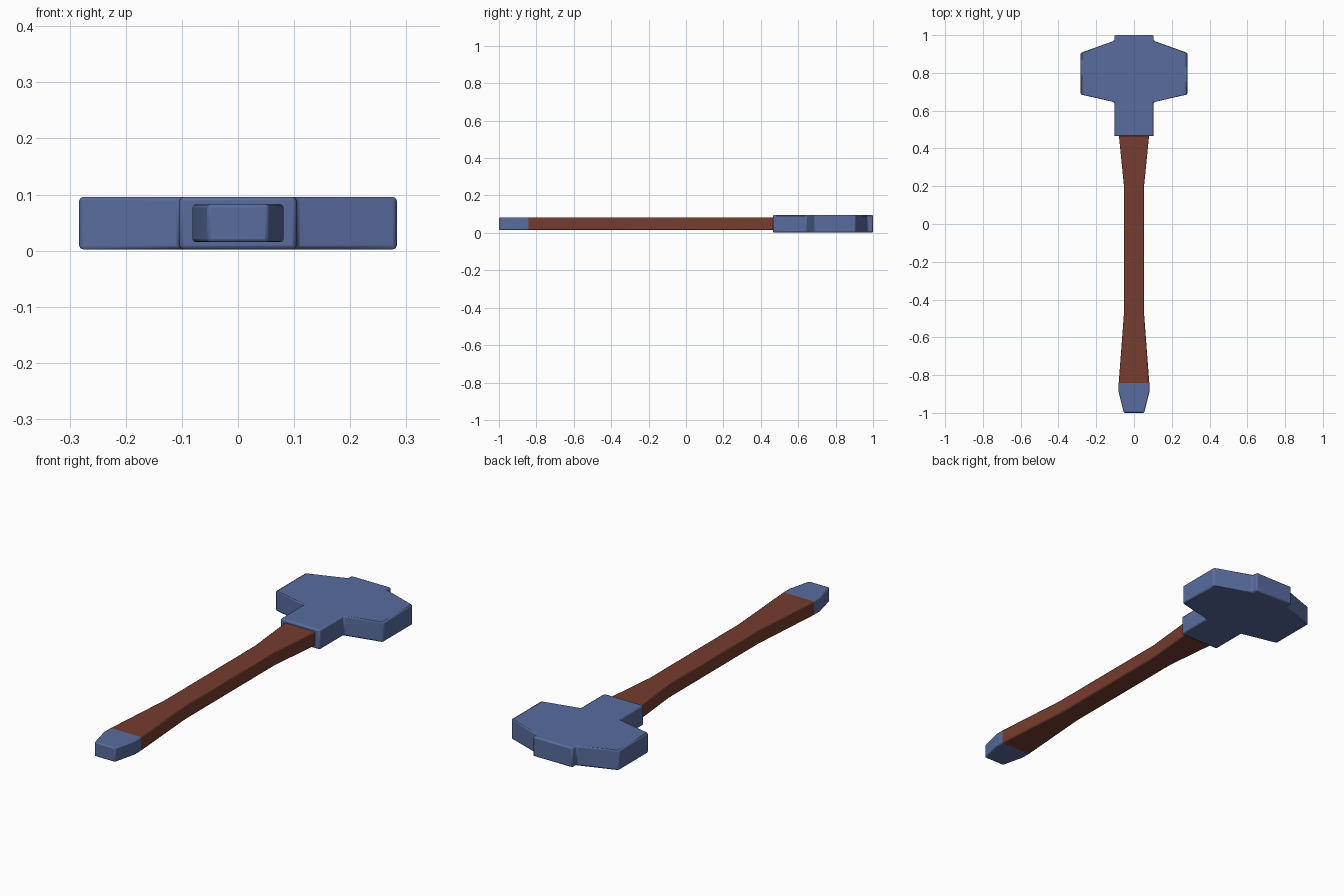
import bpy
import bmesh
import math

cube = bpy.data.objects.get("Cube")
if cube:
    bpy.data.objects.remove(cube, do_unlink=True)


def make_material(name, color):
    mat = bpy.data.materials.new(name)
    mat.use_nodes = True
    mat.diffuse_color = color
    mat.node_tree.nodes["Principled BSDF"].inputs["Base Color"].default_value = color
    return mat


steel = make_material("blue steel", (0.10, 0.15, 0.34, 1))
wood = make_material("red brown wood", (0.18, 0.046, 0.028, 1))


def make_slab(name, stations, bottom, top, materials, bevel, wood_range=None):
    """Flat symmetric slab from (y, half width) stations, with softened rims."""
    bm = bmesh.new()
    rings = [[bm.verts.new((x, y, z)) for x, z in
              ((-w, bottom), (w, bottom), (w, top), (-w, top))]
             for y, w in stations]
    bm.faces.new(rings[0])
    bm.faces.new(rings[-1][::-1])
    for a, b in zip(rings, rings[1:]):
        for i in range(4):
            j = (i + 1) % 4
            face = bm.faces.new((a[i], b[i], b[j], a[j]))
            y = face.calc_center_median().y
            if wood_range and wood_range[0] < y < wood_range[1]:
                face.material_index = 1
    bmesh.ops.recalc_face_normals(bm, faces=bm.faces)
    mesh = bpy.data.meshes.new(name)
    bm.to_mesh(mesh)
    bm.free()
    for mat in materials:
        mesh.materials.append(mat)
    obj = bpy.data.objects.new(name, mesh)
    bpy.context.collection.objects.link(obj)
    mod = obj.modifiers.new("Soft edges", "BEVEL")
    mod.width = bevel
    mod.segments = 2
    mod.limit_method = "ANGLE"
    mod.angle_limit = math.radians(60)
    bpy.ops.object.select_all(action="DESELECT")
    obj.select_set(True)
    bpy.context.view_layer.objects.active = obj
    bpy.ops.object.shade_smooth_by_angle(angle=math.radians(50))
    return obj


# Hammer head: socket, two wedge-sided lobes and a short back block
make_slab("hammer_head",
          [(0.465, 0.104), (0.645, 0.104), (0.686, 0.283),
           (0.906, 0.283), (0.97, 0.104), (1.0, 0.104)],
          0.002, 0.096, [steel], 0.007)

# Waisted wooden handle ending in a tapered metal butt cap
make_slab("handle_with_butt_cap",
          [(-1.0, 0.054), (-0.89, 0.081), (-0.843, 0.081), (-0.47, 0.053),
           (0.2, 0.053), (0.48, 0.081)],
          0.015, 0.083, [steel, wood], 0.006, wood_range=(-0.843, 0.5))
